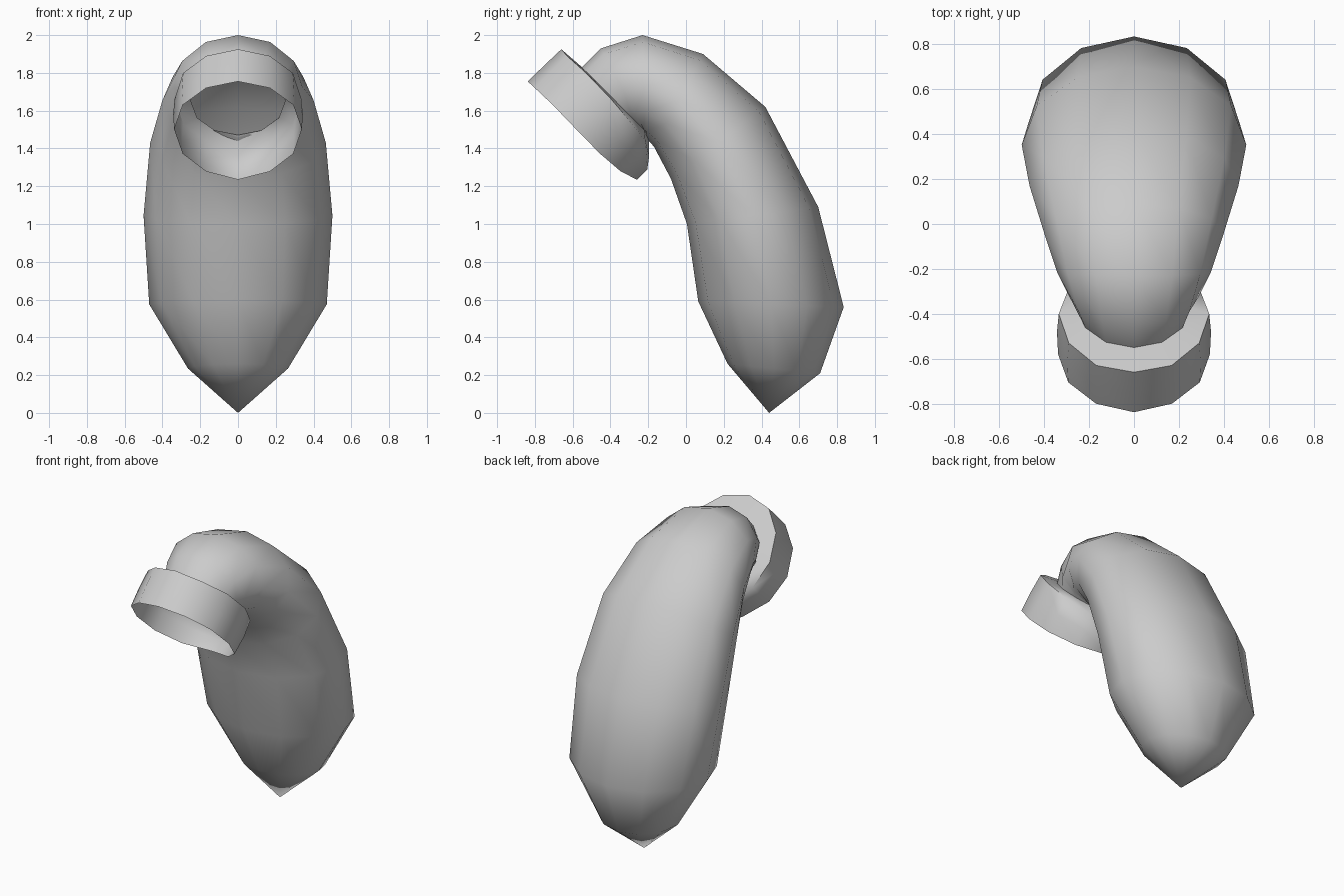
import bpy, bmesh, math

if "Cube" in bpy.data.objects:
    bpy.data.objects.remove(bpy.data.objects["Cube"])

SIDES = 12


def loft(name, rings, tip=None):
    """Skin a list of 12-point rings, optionally closed to a point at the start."""
    bm = bmesh.new()
    loops = [[bm.verts.new(p) for p in ring] for ring in rings]
    for a, b in zip(loops, loops[1:]):
        for i in range(SIDES):
            j = (i + 1) % SIDES
            bm.faces.new((a[i], a[j], b[j], b[i]))
    if tip:
        t = bm.verts.new(tip)
        for i in range(SIDES):
            bm.faces.new((t, loops[0][(i + 1) % SIDES], loops[0][i]))
    bmesh.ops.recalc_face_normals(bm, faces=bm.faces)
    mesh = bpy.data.meshes.new(name)
    bm.to_mesh(mesh)
    bm.free()
    obj = bpy.data.objects.new(name, mesh)
    bpy.context.collection.objects.link(obj)
    bpy.ops.object.select_all(action='DESELECT')
    obj.select_set(True)
    bpy.context.view_layer.objects.active = obj
    bpy.ops.object.shade_smooth_by_angle(angle=math.radians(60))
    return obj


def body_ring(outer, inner, half_width):
    """Ellipse spanning an outer and an inner (y, z) point of the side profile."""
    pts = []
    for i in range(SIDES):
        a = 2 * math.pi * i / SIDES
        y, z = [(o + n) / 2 + math.cos(a) * (o - n) / 2 for o, n in zip(outer, inner)]
        pts.append((half_width * math.sin(a), y, z))
    return pts


def collar_ring(half_width, profile):
    """Mirrored ring from seven (y, z) points running from top to bottom."""
    pts = []
    for i in range(SIDES):
        y, z = profile[min(i, SIDES - i)]
        pts.append((half_width * math.sin(2 * math.pi * i / SIDES), y, z))
    return pts


# Bent hollow body, from the lower tip to the open mouth
mouth = body_ring((-0.55, 1.83), (-0.197, 1.473), 0.25)
body = [
    body_ring((0.71, 0.21), (0.22, 0.26), 0.265),
    body_ring((0.835, 0.56), (0.065, 0.59), 0.47),
    body_ring((0.70, 1.09), (0.005, 1.00), 0.50),
    body_ring((0.42, 1.62), (-0.08, 1.24), 0.465),
    body_ring((0.09, 1.90), (-0.17, 1.41), 0.40),
    body_ring((-0.23, 2.00), (-0.21, 1.455), 0.34),
    body_ring((-0.45, 1.93), (-0.207, 1.47), 0.285),
    mouth,
]
loft("curved_body", body, tip=(0, 0.44, 0.0))

# Flared collar around the mouth, its lower edge bent toward the body
back = [(-0.66, 1.925), (-0.63, 1.89), (-0.53, 1.80), (-0.40, 1.665),
        (-0.285, 1.53), (-0.215, 1.44), (-0.195, 1.36)]
middle = [(-0.75, 1.84), (-0.715, 1.805), (-0.62, 1.71), (-0.48, 1.58),
          (-0.36, 1.45), (-0.265, 1.35), (-0.205, 1.29)]
front = [(-0.838, 1.755), (-0.80, 1.72), (-0.705, 1.63), (-0.58, 1.50),
         (-0.455, 1.372), (-0.345, 1.278), (-0.26, 1.235)]
loft("collar", [mouth, collar_ring(0.335, back), collar_ring(0.343, middle),
                collar_ring(0.338, front)])
